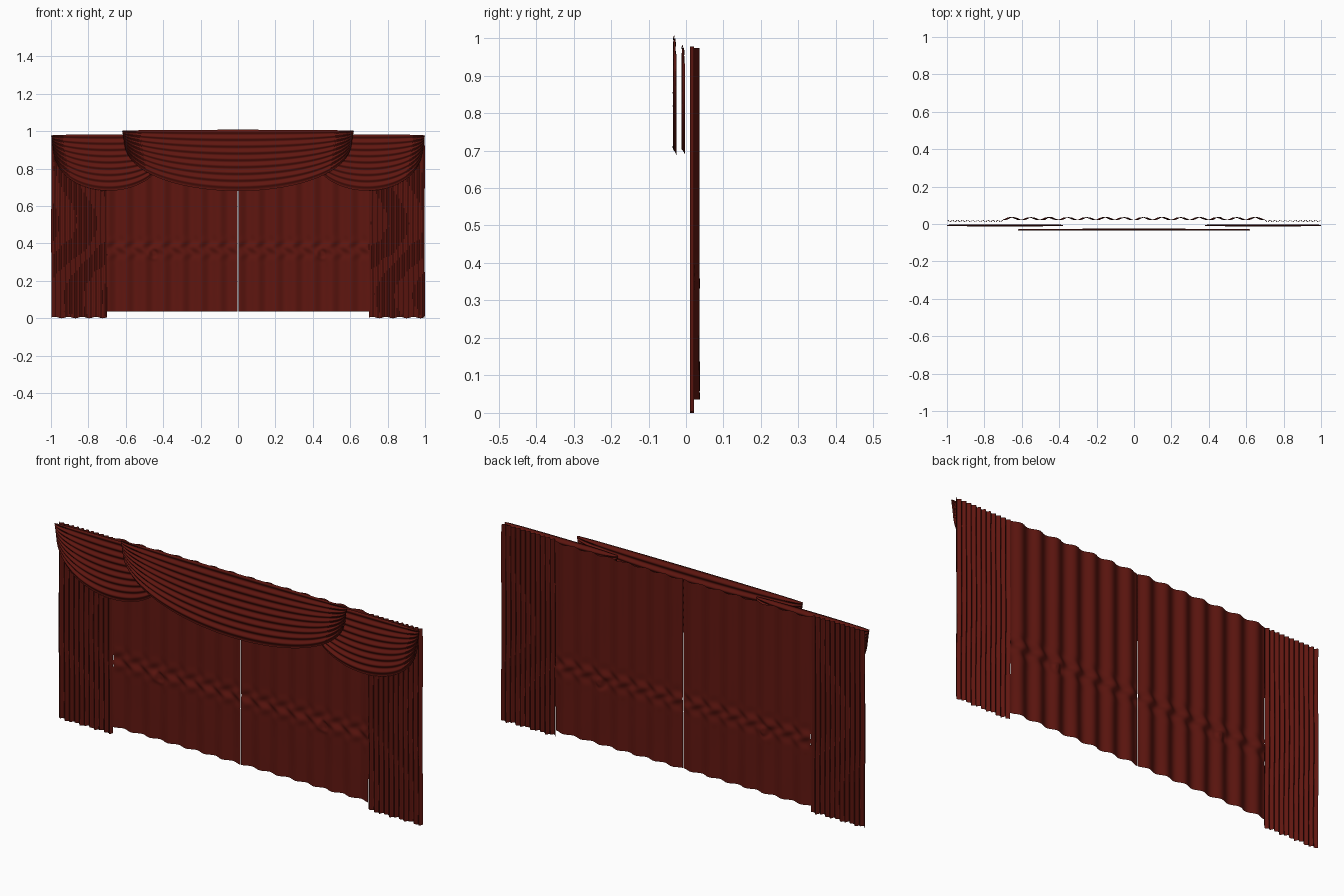
import bpy, bmesh
from math import sin, cos, pi, exp, hypot

if "Cube" in bpy.data.objects:
    bpy.data.objects.remove(bpy.data.objects["Cube"])

mat = bpy.data.materials.new("red_velvet")
mat.diffuse_color = (0.115, 0.008, 0.005, 1)
mat.use_nodes = True
mat.node_tree.nodes["Principled BSDF"].inputs["Base Color"].default_value = mat.diffuse_color


def sheet(name, fn, nu, nv):
    """Cloth sheet from fn(u, v): u runs left to right, v top to bottom."""
    bm = bmesh.new()
    rows = [[bm.verts.new(fn(i / nu, j / nv)) for i in range(nu + 1)]
            for j in range(nv + 1)]
    for a, b in zip(rows, rows[1:]):
        for i in range(nu):
            f = bm.faces.new((a[i], b[i], b[i + 1], a[i + 1]))
            f.smooth = True
    me = bpy.data.meshes.new(name)
    bm.to_mesh(me)
    bm.free()
    me.materials.append(mat)
    ob = bpy.data.objects.new(name, me)
    bpy.context.collection.objects.link(ob)
    return ob


def leg(x0, x1):
    """Narrow side drape with tight pleats and a slightly uneven hem."""
    def fn(u, v):
        p = 2 * pi * 11 * u
        y = 0.016 + 0.0055 * cos(p + 0.25 * sin(5 * v))
        bottom = 0.004 + 0.004 * sin(p * 0.37)
        z = 0.978 + (bottom - 0.978) * v
        return (x0 + (x1 - x0) * u + 0.001 * sin(9 * v), y, z)
    return fn


def main_drape(x0, x1, knot_x):
    """Wide pleated drape with a crumpled band and a small pinched tuck."""
    def fn(u, v):
        x = x0 + (x1 - x0) * u
        z = 0.974 - 0.938 * v
        band = exp(-((z - 0.37) / 0.045) ** 2)
        p = 2 * pi * 7 * u
        y = 0.0285 - 0.0075 * cos(p + 0.9 * band * sin(70 * z))
        y += 0.0008 * sin(23 * x + 14 * z) * v
        r = hypot(x - knot_x, z - 0.345)
        y += 0.004 * exp(-(r / 0.014) ** 2) - 0.003 * exp(-((r - 0.027) / 0.01) ** 2)
        return (x, min(max(y, 0.0195), 0.037), z)
    return fn


def swag(cx, hw, top, bottom, y0, folds):
    """Draped swag: folds fan out from the two gathered top corners."""
    def fn(u, v):
        t = (u - 0.5) * pi
        c = max(cos(t), 0) ** 0.92
        drop = v * (0.045 + (top - bottom - 0.045) * c)
        amp = 0.0028 + 0.0016 * c
        y = y0 - amp * sin(2 * pi * folds * v)
        if v > 0.97:                       # hem turns back
            y += 0.005 * (v - 0.97) / 0.03
        corner = 1 - c
        x = cx + (hw - 0.012 * v * corner) * sin(t)
        return (x, y, top - 0.006 * corner - drop)
    return fn


# pleated drapes, one each side
for s, tag in ((-1, "left"), (1, "right")):
    a, b = sorted((s * 0.998, s * 0.70))
    sheet("side_drape_" + tag, leg(a, b), 132, 16)
    a, b = sorted((s * 0.70, s * 0.002))
    sheet("main_drape_" + tag, main_drape(a, b, s * 0.45), 150, 150)
    sheet("side_swag_" + tag,
          swag(s * 0.69, 0.31, 0.983, 0.682, -0.008, 9), 64, 110)

# large swag in front, in the middle
sheet("centre_swag", swag(0, 0.62, 1.008, 0.68, -0.031, 9), 96, 110)
